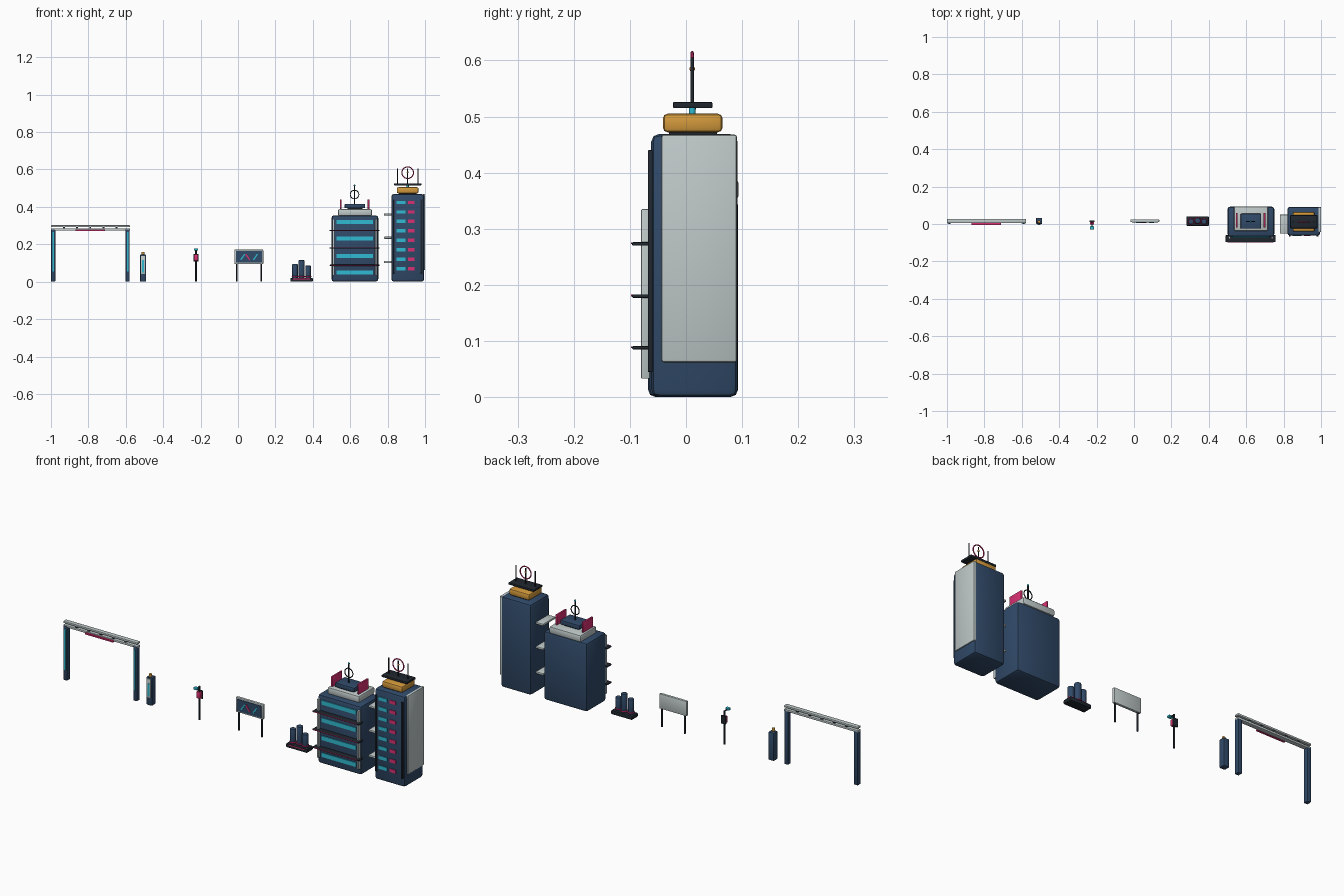
import bpy
from math import pi, radians
from mathutils import Vector

cube = bpy.data.objects.get("Cube")
if cube:
    bpy.data.objects.remove(cube, do_unlink=True)


def material(name, r, g, b):
    m = bpy.data.materials.new(name)
    m.use_nodes = True
    m.diffuse_color = (r, g, b, 1)
    m.node_tree.nodes["Principled BSDF"].inputs["Base Color"].default_value = (r, g, b, 1)
    return m


NAVY = material("navy", .03, .068, .14)
PALE = material("pale grey", .52, .58, .58)
AMBER = material("amber", .65, .32, .045)
CYAN = material("cyan", .03, .5, .65)
PINK = material("magenta", .7, .03, .17)
DARK = material("charcoal", .014, .02, .028)


def finish(name, mat, bevel=0, segments=2):
    ob = bpy.context.object
    ob.name = name
    ob.data.materials.append(mat)
    bpy.ops.object.transform_apply(location=False, rotation=True, scale=True)
    if bevel:
        mod = ob.modifiers.new("rounding", 'BEVEL')
        mod.width = bevel
        mod.segments = segments
        bpy.ops.object.modifier_apply(modifier=mod.name)
    bpy.ops.object.shade_smooth_by_angle(angle=radians(35))
    return ob


def box(name, mat, x, y, z, bevel=0, tilt=0):
    """Box spanning the (low, high) pairs x, y and z, tilted about y."""
    centre = [(a + b) / 2 for a, b in (x, y, z)]
    bpy.ops.mesh.primitive_cube_add(size=1, location=centre, rotation=(0, tilt, 0))
    bpy.context.object.scale = [b - a for a, b in (x, y, z)]
    return finish(name, mat, bevel)


def mid(centre, size):
    return centre - size / 2, centre + size / 2


def rod(name, mat, start, end, radius, bevel=0):
    a, b = Vector(start), Vector(end)
    bpy.ops.mesh.primitive_cylinder_add(
        vertices=16, radius=radius, depth=(b - a).length, location=(a + b) / 2,
        rotation=(b - a).to_track_quat('Z', 'Y').to_euler())
    return finish(name, mat, bevel)


def ring(name, mat, centre, radius, thick, turn=pi / 2):
    bpy.ops.mesh.primitive_torus_add(
        location=centre, rotation=(turn, 0, 0), major_radius=radius, minor_radius=thick,
        major_segments=32, minor_segments=8)
    return finish(name, mat)


def ball(name, mat, centre, radius):
    bpy.ops.mesh.primitive_uv_sphere_add(segments=16, ring_count=8, radius=radius, location=centre)
    return finish(name, mat)


# Road gantry
for side, cx in (("right", -.988), ("left", -.59)):
    box(f"gantry_{side}_post", NAVY, mid(cx, .022), (.003, .028), (0, .28), .003)
    box(f"gantry_{side}_light", CYAN, mid(cx, .009), (-.001, .004), (.055, .265))
for label, z in (("lower", (.273, .284)), ("upper", (.292, .302))):
    box(f"gantry_{label}_rail", PALE, (-1, -.578), (.005, .028), z, .002)
for i in range(5):
    box("gantry_spacer", DARK, mid(-.93 + i * .07, .01), (.009, .024), (.282, .294))
box("gantry_sign_strip", PINK, (-.87, -.71), (-.005, .006), (.272, .279))

# Information kiosk
box("kiosk_body", NAVY, (-.524, -.491), (.0, .033), (0, .145), .005)
box("kiosk_panel", PALE, (-.519, -.496), (-.004, .002), (.042, .138), .001)
box("kiosk_screen", CYAN, (-.513, -.502), (-.006, -.003), (.05, .115))
rod("kiosk_beacon", AMBER, (-.5075, .012, .144), (-.5075, .012, .16), .008, .002)

# Signal post
rod("signal_pole", DARK, (-.225, .008, 0), (-.225, .008, .172), .0045)
box("signal_box", PINK, mid(-.225, .023), (-.003, .017), (.112, .145), .002)
box("signal_box_back", DARK, mid(-.225, .027), (.012, .018), (.108, .149))
rod("signal_arm", DARK, (-.225, .012, .17), (-.225, -.022, .17), .003)
box("signal_lamp", CYAN, mid(-.225, .022), (-.029, -.012), (.166, .178), .003)

# Billboard
for side, x in (("right", -.006), ("left", .124)):
    rod(f"billboard_{side}_leg", DARK, (x, .018, 0), (x, .018, .1), .0045)
box("billboard_frame", PALE, (-.02, .135), (.011, .025), (.094, .171), .003)
box("billboard_face", NAVY, (-.012, .127), (.008, .012), (.102, .163))
for x, mat, lean in ((.025, CYAN, 1), (.052, PINK, -1), (.093, CYAN, 1)):
    box("billboard_stripe", mat, mid(x, .007), (.005, .009), mid(.132, .038), 0, lean * radians(35))

# Storage tanks
box("tank_base", DARK, (.28, .4), (-.01, .041), (0, .02), .004)
for x, y, r, top in ((.305, .013, .015, .095), (.34, .018, .016, .115), (.375, .013, .015, .086)):
    rod("tank", NAVY, (x, y, .018), (x, y, top), r, .003)
    ring("tank_band", PINK, (x, y, .027), r, .003, 0)
box("tank_warning_strip", PINK, (.295, .385), (-.011, -.008), (.013, .017))

# Terraced office block
box("office_body", NAVY, (.5, .75), (-.068, .093), (0, .355), .014)
for z in (.05, .137, .23, .32):
    box("office_window_band", CYAN, (.527, .723), (-.072, -.066), mid(z, .022))
for z in (.088, .18, .273):
    box("office_balcony", DARK, (.49, .757), (-.096, -.06), mid(z, .006), .002)
    box("office_balcony_light", PINK, (.5, .747), (-.098, -.094), mid(z + .001, .003))
for side, x in (("right", .511), ("left", .739)):
    box(f"office_{side}_pilaster", PALE, mid(x, .011), (-.08, -.064), (.033, .335), .002)
box("office_roof_slab", PALE, (.535, .716), (-.037, .094), (.352, .388), .008)
box("office_plant_foot", DARK, (.585, .665), (-.015, .045), (.385, .395))
box("office_plant_room", NAVY, (.57, .68), (-.025, .055), (.393, .416), .004)
for side, x in (("right", .549), ("left", .698)):
    box(f"office_{side}_fin", PINK, mid(x, .009), (-.02, .06), (.38, .44), .002)
rod("office_antenna", DARK, (.623, .013, .41), (.623, .013, .515), .0035)
ball("office_antenna_tip", CYAN, (.623, .013, .515), .005)
ring("office_antenna_ring", DARK, (.623, .013, .466), .023, .0025)

# Tall tower
box("tower_body", NAVY, (.82, .995), (-.062, .092), (0, .469), .014)
box("tower_side_panel", PALE, (.985, 1), (-.044, .091), (.062, .468), .005)
for row in range(8):
    z = .07 + row * .0505
    box("tower_cyan_window", CYAN, (.848, .896), (-.065, -.06), mid(z, .018))
    box("tower_magenta_window", PINK, (.91, .944), (-.065, -.06), mid(z, .018))
for side, x in (("right", .833), ("left", .981)):
    box(f"tower_{side}_rib", DARK, mid(x, .009), (-.068, -.058), (.045, .44), .001)
for z in (.105, .235, .36):
    box("tower_terrace", PALE, (.78, .825), (-.052, .05), mid(z, .011), .003)
box("tower_penthouse", AMBER, (.849, .965), (-.041, .065), (.472, .505), .008)
box("tower_penthouse_foot", DARK, (.86, .955), (-.03, .055), (.465, .475))
rod("tower_roof_neck", CYAN, (.907, .011, .5), (.907, .011, .518), .006)
box("tower_roof_deck", DARK, (.835, .98), (-.023, .047), (.515, .526), .002)
for x, top in ((.852, .605), (.907, .605), (.962, .605)):
    rod("tower_mast", DARK, (x, .011, .522), (x, .011, top), .003)
ring("tower_mast_ring", PINK, (.907, .011, .583), .031, .003)
ball("tower_mast_hub", AMBER, (.907, .011, .585), .005)
